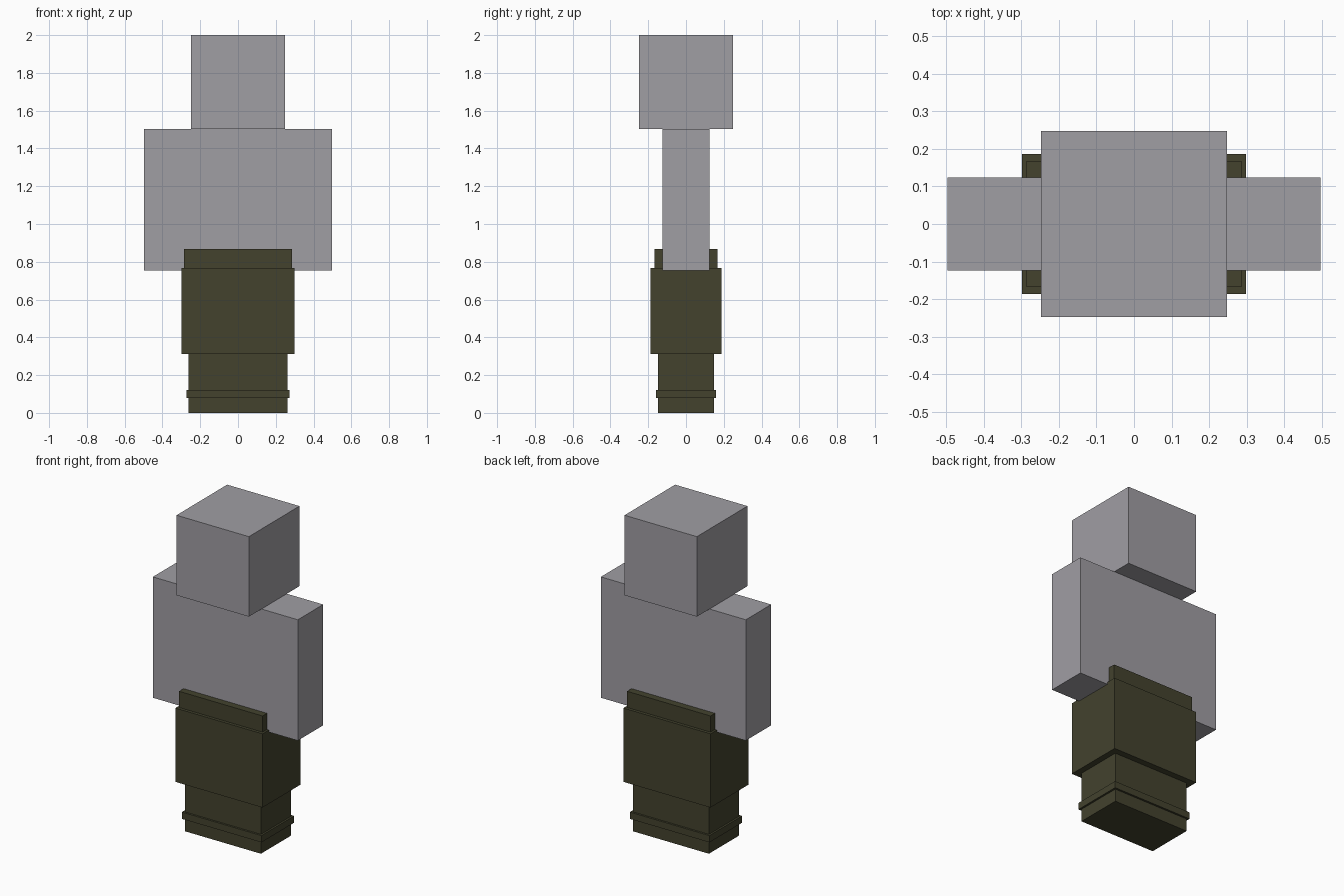
import bpy

if "Cube" in bpy.data.objects:
    bpy.data.objects.remove(bpy.data.objects["Cube"])


def material(name, rgb):
    m = bpy.data.materials.new(name)
    m.diffuse_color = (*rgb, 1.0)
    m.use_nodes = True
    m.node_tree.nodes["Principled BSDF"].inputs["Base Color"].default_value = m.diffuse_color
    return m


def box(name, half_x, half_y, z0, z1, mat):
    """Axis-aligned box centred on x and y, spanning z0 to z1."""
    bpy.ops.mesh.primitive_cube_add(size=1, location=(0, 0, (z0 + z1) / 2))
    ob = bpy.context.object
    ob.name = name
    for v in ob.data.vertices:
        v.co.x *= 2 * half_x
        v.co.y *= 2 * half_y
        v.co.z *= z1 - z0
    ob.data.materials.append(mat)
    return ob


grey = material("stone grey", (0.352, 0.342, 0.371))
olive = material("dark olive", (0.056, 0.0545, 0.027))

# Body: cube head over a slab of torso and arms
box("head", 0.248, 0.248, 1.504, 2.0, grey)
box("torso_and_arms", 0.497, 0.124, 0.755, 1.504, grey)

# Trousers: waistband, thighs, shins and ankle band
box("waistband", 0.286, 0.168, 0.768, 0.868, olive)
box("thighs", 0.299, 0.187, 0.311, 0.768, olive)
box("shins", 0.261, 0.148, 0.0, 0.311, olive)
box("ankle_band", 0.273, 0.160, 0.078, 0.120, olive)
